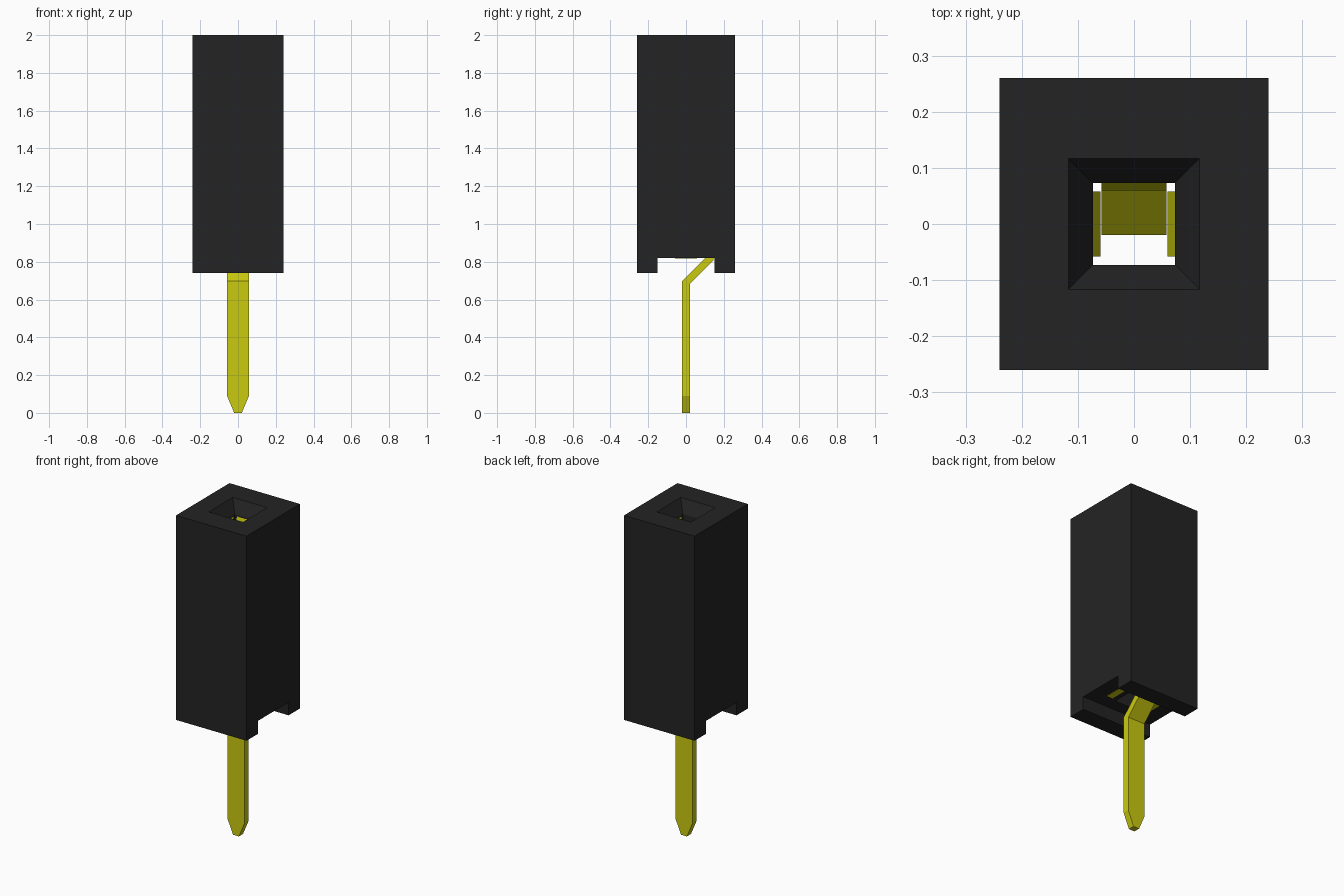
import bpy
import bmesh
from math import pi
from mathutils import Matrix, Vector

cube = bpy.data.objects.get("Cube")
if cube:
    bpy.data.objects.remove(cube, do_unlink=True)


def material(name, color):
    mat = bpy.data.materials.new(name)
    mat.use_nodes = True
    mat.diffuse_color = color
    mat.node_tree.nodes["Principled BSDF"].inputs["Base Color"].default_value = color
    return mat


def finish(name, bm, mat):
    bmesh.ops.recalc_face_normals(bm, faces=bm.faces)
    mesh = bpy.data.meshes.new(name)
    bm.to_mesh(mesh)
    bm.free()
    mesh.materials.append(mat)
    obj = bpy.data.objects.new(name, mesh)
    bpy.context.scene.collection.objects.link(obj)
    return obj


def loft(rings):
    """Skin a list of equal-sized closed rings and cap both ends."""
    bm = bmesh.new()
    loops = [[bm.verts.new(p) for p in ring] for ring in rings]
    for a, b in zip(loops, loops[1:]):
        for i in range(len(a)):
            j = (i + 1) % len(a)
            bm.faces.new((a[i], a[j], b[j], b[i]))
    bm.faces.new(loops[0])
    bm.faces.new(loops[-1])
    return bm


def strip(name, path, mat, angle=0.0, thick=0.04):
    """Bent sheet metal: path of (y, z, half width), turned about z."""
    pts = [Vector((y, z)) for y, z, w in path]
    dirs = [(b - a).normalized() for a, b in zip(pts, pts[1:])]
    rings = []
    for i, p in enumerate(pts):
        before, after = dirs[max(i - 1, 0)], dirs[min(i, len(dirs) - 1)]
        tangent = (before + after).normalized()
        side = Vector((tangent.y, -tangent.x)) * (thick / 2 / tangent.dot(after))
        w = path[i][2]
        f, b = p - side, p + side
        rings.append([(-w, f.x, f.y), (w, f.x, f.y), (w, b.x, b.y), (-w, b.x, b.y)])
    bm = loft(rings)
    bm.transform(Matrix.Rotation(angle, 4, "Z"))
    return finish(name, bm, mat)


black = material("black_plastic", (0.0175, 0.0175, 0.0175, 1))
yellow = material("yellow_metal", (0.59, 0.59, 0.005, 1))

# Housing: block with a channel across the underside
profile = [(-0.26, 0.74), (-0.15, 0.74), (-0.15, 0.82), (0.15, 0.82),
           (0.15, 0.74), (0.26, 0.74), (0.26, 2), (-0.26, 2)]
housing = finish("housing", loft([[(x, y, z) for y, z in profile]
                                  for x in (-0.24, 0.24)]), black)

# Square through hole with a funnel-shaped mouth
sections = [(0.073, 0.7), (0.073, 1.925), (0.117, 2), (0.146, 2.05)]
cutter = finish("hole_cutter", loft([[(-r, -r, z), (r, -r, z), (r, r, z), (-r, r, z)]
                                     for r, z in sections]), black)
cutter.hide_render = True
cut = housing.modifiers.new("hole", "BOOLEAN")
cut.operation = "DIFFERENCE"
cut.solver = "EXACT"
cut.object = cutter
bpy.context.view_layer.objects.active = housing
bpy.ops.object.modifier_apply(modifier=cut.name)
bpy.data.objects.remove(cutter, do_unlink=True)

# Contact: tapered pin bent into the back spring leaf
W = 0.058
leaf = [(0.126, 1.2, W), (0.08, 1.86, W), (0.095, 1.92, W)]
strip("pin_and_back_leaf",
      [(0, 0, 0.02), (0, 0.09, W), (0, 0.69, W), (0.126, 0.816, W)] + leaf, yellow)

# Matching spring leaves on both sides
for name, angle in (("left_leaf", -pi / 2), ("right_leaf", pi / 2)):
    strip(name, [(0.126, 0.818, W)] + leaf, yellow, angle)
